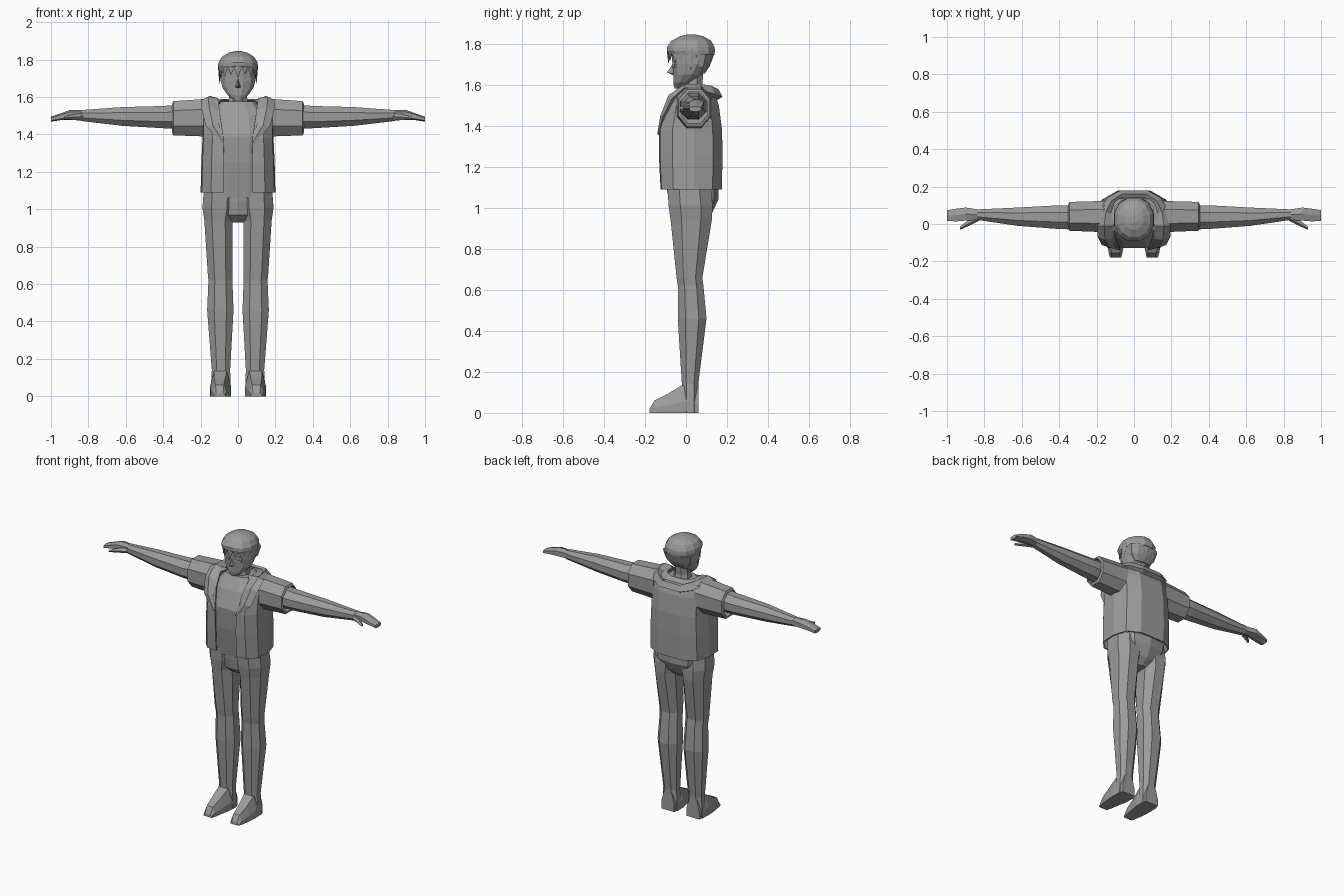
import bpy, bmesh, math
from mathutils import Vector

grey = bpy.data.materials.new("plain grey")
grey.diffuse_color = (0.33, 0.33, 0.33, 1)


def finish(name, bm):
    bmesh.ops.recalc_face_normals(bm, faces=bm.faces)
    me = bpy.data.meshes.new(name)
    bm.to_mesh(me)
    bm.free()
    me.materials.append(grey)
    ob = bpy.data.objects.new(name, me)
    bpy.context.collection.objects.link(ob)
    return ob


def loft(name, rings, closed=True, side=1):
    """Skin a list of equal point rings; closed rings get end caps."""
    bm = bmesh.new()
    vs = [[bm.verts.new((p[0] * side, p[1], p[2])) for p in r] for r in rings]
    n = len(rings[0])
    for a, b in zip(vs, vs[1:]):
        for i in range(n if closed else n - 1):
            j = (i + 1) % n
            bm.faces.new((a[i], a[j], b[j], b[i]))
    if closed:
        bm.faces.new(vs[0])
        bm.faces.new(vs[-1])
    return finish(name, bm)


def oval(u0, u1, v0, v1, n, power=2.0, turn=0.5):
    """Rounded outline filling the given rectangle."""
    pts = []
    for i in range(n):
        a = 2 * math.pi * (i + turn) / n
        c, s = math.cos(a), math.sin(a)
        pts.append((math.copysign(abs(c) ** (2 / power), c), math.copysign(abs(s) ** (2 / power), s)))
    mu, mv = max(p[0] for p in pts), max(p[1] for p in pts)
    return [((u0 + u1) / 2 + p[0] / mu * (u1 - u0) / 2,
             (v0 + v1) / 2 + p[1] / mv * (v1 - v0) / 2) for p in pts]


def upright(name, secs, n, power=2.0, side=1, turn=0.5):
    """Sections: z, x0, x1, y0, y1."""
    return loft(name, [[(x, y, z) for x, y in oval(x0, x1, y0, y1, n, power, turn)]
                       for z, x0, x1, y0, y1 in secs], side=side)


def sideways(name, secs, n, power=2.0, side=1, turn=0.5):
    """Sections: x, y0, y1, z0, z1."""
    return loft(name, [[(x, y, z) for y, z in oval(y0, y1, z0, z1, n, power, turn)]
                       for x, y0, y1, z0, z1 in secs], side=side)


# Hips and shirt
upright("hips", [(0.93, -.06, .06, -.03, .08), (0.97, -.10, .10, -.075, .125),
                 (1.04, -.16, .16, -.085, .158), (1.10, -.17, .17, -.09, .16)], 10, 2.6)
upright("shirt", [(1.06, -.16, .16, -.088, .14), (1.25, -.16, .16, -.118, .15),
                  (1.39, -.16, .16, -.128, .15), (1.50, -.15, .15, -.085, .13),
                  (1.575, -.09, .09, -.035, .10)], 12, 2.8)

# Open jacket, cut short at the neck
jacket = []
for z, w, f, b, edge in [(1.09, .20, -.124, .175, .075), (1.25, .196, -.132, .178, .075),
                         (1.38, .19, -.132, .176, .078), (1.50, .19, -.092, .16, .095),
                         (1.575, .185, -.035, .135, .105), (1.59, .10, .0, .10, .07)]:
    half = [(edge, f), (w * .72, f * .96), (w * .97, f * .5), (w, .04),
            (w * .86, b * .74), (w * .45, b)]
    jacket.append([(x, y, z) for x, y in half] + [(-x, y, z) for x, y in reversed(half)])
coat = loft("jacket", jacket, closed=False)
mod = coat.modifiers.new("thickness", 'SOLIDIFY')
mod.thickness = 0.008

for side, tag in ((1, "left"), (-1, "right")):
    # Trouser leg and shoe
    upright(tag + "_leg", [
        (0.0, .037, .148, -.02, .06), (0.14, .042, .14, -.02, .06),
        (0.46, .024, .165, -.04, .10), (0.62, .03, .158, -.04, .085),
        (0.66, .03, .162, -.046, .08), (0.94, .028, .18, -.075, .126),
        (1.01, .01, .19, -.085, .13), (1.10, .01, .183, -.09, .12)], 8, 2.3, side)
    shoe = []
    for y, x0, x1, top in ((.06, .045, .14, .12), (-.02, .037, .15, .135),
                           (-.09, .05, .146, .092), (-.155, .062, .135, .06), (-.178, .068, .128, .018)):
        m = (x1 - x0) * .2
        shoe.append([(x0, y, 0), (x1, y, 0), (x1, y, top * .4), (x1 - m, y, top),
                     (x0 + m, y, top), (x0, y, top * .4)])
    loft(tag + "_shoe", shoe, side=side)

    # Short sleeve, open at the cuff
    cuff = [[(x, y, z) for y, z in oval(y0, y1, z0, z1, 8, 2.2)]
            for x, y0, y1, z0, z1 in ((.15, -.05, .125, 1.39, 1.592), (.20, -.042, .122, 1.39, 1.588),
                                      (.345, -.036, .118, 1.395, 1.578), (.352, -.022, .104, 1.41, 1.565),
                                      (.30, -.022, .104, 1.41, 1.565))]
    loft(tag + "_sleeve", cuff, side=side)

    # Arm, hand and thumb
    sideways(tag + "_arm", [(.28, -.03, .10, 1.43, 1.562), (.40, -.027, .10, 1.433, 1.552),
                            (.62, -.01, .088, 1.446, 1.546), (.84, .022, .078, 1.472, 1.53)], 8, 2, side)
    sideways(tag + "_hand", [(.835, .022, .078, 1.474, 1.53), (.90, .018, .088, 1.478, 1.53),
                             (.95, .014, .082, 1.476, 1.512), (1.0, .016, .074, 1.468, 1.494)], 6, 2.6, side)
    sideways(tag + "_thumb", [(.83, .02, .05, 1.478, 1.512), (.88, -.005, .025, 1.478, 1.508),
                              (.93, -.029, -.014, 1.48, 1.495)], 5, 2, side)

    # Eye and brow plates
    for part, z, h in (("eye", 1.692, .007), ("brow", 1.716, .004)):
        loft(tag + "_" + part, [[(x, y, z - h), (x, y - .006, z - h), (x, y - .006, z + h), (x, y, z + h)]
                                for x, y in ((.022, -.063), (.062, -.049))], side=side)

# Turned-down hood collar: outer edge, ridge, inner edge, underside at each station
collar = [
    ((.088, -.137, 1.355), (.080, -.140, 1.362), (.075, -.136, 1.37), (.080, -.125, 1.36)),
    ((.172, -.112, 1.445), (.135, -.125, 1.45), (.100, -.118, 1.45), (.135, -.095, 1.45)),
    ((.194, -.07, 1.53), (.155, -.085, 1.55), (.108, -.078, 1.53), (.150, -.05, 1.53)),
    ((.194, -.01, 1.585), (.160, -.01, 1.602), (.110, -.01, 1.595), (.150, .0, 1.56)),
    ((.182, .07, 1.575), (.150, .065, 1.605), (.112, .05, 1.575), (.140, .06, 1.55)),
    ((.145, .14, 1.555), (.120, .125, 1.595), (.090, .095, 1.56), (.110, .11, 1.53)),
    ((.075, .178, 1.54), (.065, .160, 1.577), (.050, .115, 1.55), (.060, .14, 1.52))]
flip = [[(-x, y, z) for x, y, z in r] for r in reversed(collar)]
loft("hood_collar", collar + flip)

# Neck and face
upright("neck", [(1.53, -.06, .06, -.03, .10), (1.60, -.048, .048, -.012, .08),
                 (1.68, -.045, .045, -.01, .085)], 8)
upright("face", [(1.582, -.022, .022, -.056, -.015), (1.61, -.055, .055, -.062, .03),
                 (1.65, -.083, .083, -.062, .08), (1.70, -.096, .096, -.066, .118),
                 (1.76, -.10, .10, -.07, .135)], 12, 2.2)
bm = bmesh.new()
tip, brow, base, l, r = [bm.verts.new(p) for p in ((0, -.093, 1.66), (0, -.062, 1.705), (0, -.058, 1.645),
                                                   (-.016, -.058, 1.652), (.016, -.058, 1.652))]
for tri in ((tip, brow, l), (tip, r, brow), (tip, l, base), (tip, base, r)):
    bm.faces.new(tri)
finish("nose", bm)

# Hair cap, nape and ears of hair
upright("hair_cap", [(1.745, -.103, .103, -.078, .138), (1.765, -.106, .106, -.092, .141),
                     (1.785, -.104, .104, -.092, .139), (1.815, -.086, .086, -.07, .122),
                     (1.836, -.052, .052, -.03, .085), (1.845, -.018, .018, .005, .045)], 12, 2.1)
upright("hair_back", [(1.655, -.055, .055, .03, .092), (1.69, -.088, .088, .02, .115),
                      (1.75, -.103, .103, .01, .138)], 10, 2.3)

# Fringe spikes around the brow
bm = bmesh.new()


def on_brow(a, grow, z):
    return Vector((math.sin(a) * (.104 + grow), .026 - math.cos(a) * (.116 + grow), z))


count = 9
for i in range(count):
    a0, a1 = [math.radians(-100 + 200 * (i + k) / count) for k in (-.1, 1.1)]
    mid = (a0 + a1) / 2
    low = (1.67, 1.70, 1.705, 1.715, 1.70, 1.72, 1.70, 1.70, 1.67)[i]
    v = [bm.verts.new(p) for p in (on_brow(a0, 0, 1.772), on_brow(a1, 0, 1.772), on_brow(mid, .004, 1.775),
                                   on_brow(mid, -.004, low), on_brow(mid, -.022, 1.765))]
    for f in ((0, 2, 3), (2, 1, 3), (1, 4, 3), (4, 0, 3), (0, 4, 1, 2)):
        bm.faces.new([v[k] for k in f])
finish("fringe", bm)
